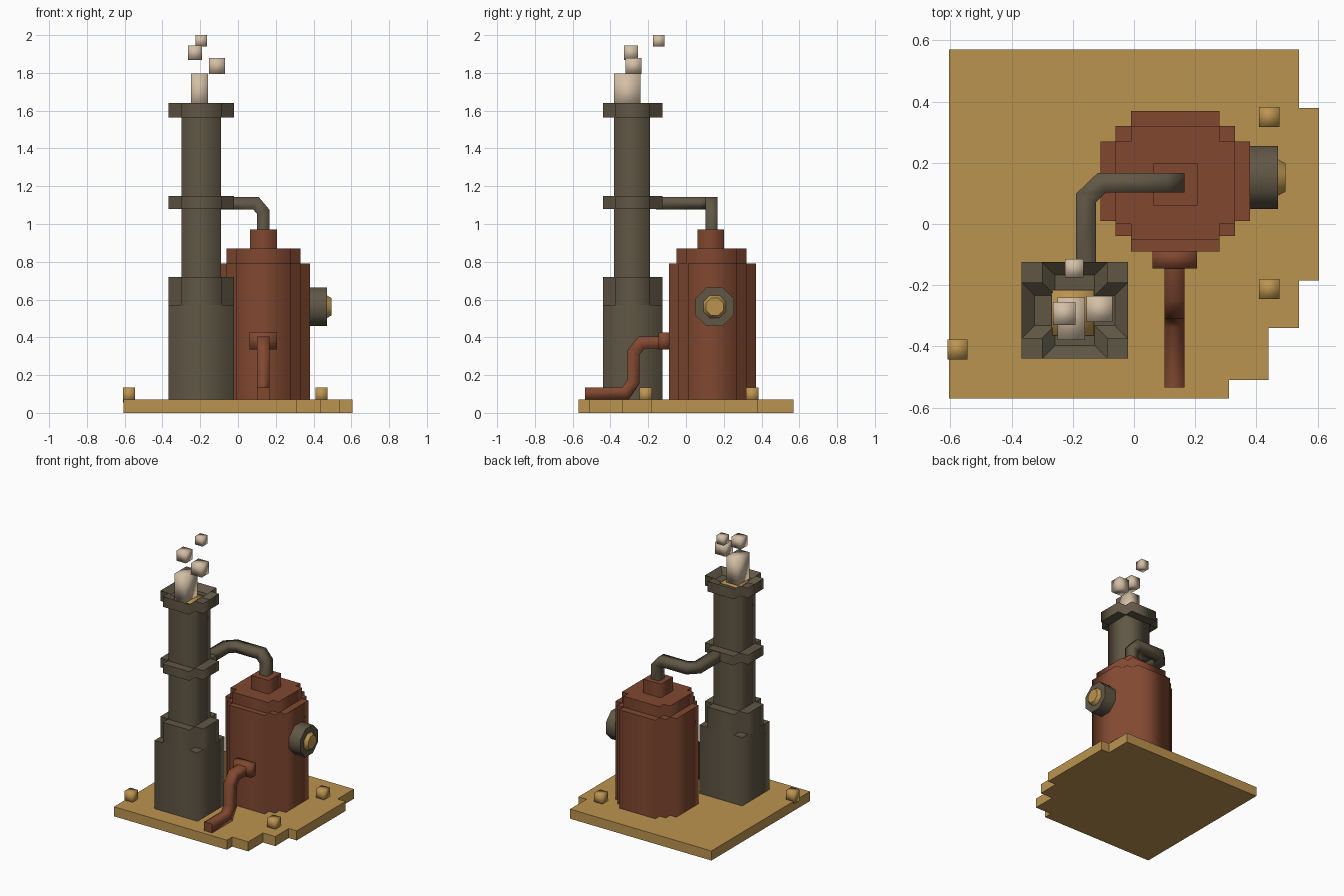
import bpy
import bmesh
import math
from mathutils import Matrix, Vector

cube = bpy.data.objects.get("Cube")
if cube:
    bpy.data.objects.remove(cube, do_unlink=True)


def material(name, rgb):
    m = bpy.data.materials.new(name)
    m.use_nodes = True
    m.diffuse_color = (*rgb, 1)
    m.node_tree.nodes["Principled BSDF"].inputs["Base Color"].default_value = (*rgb, 1)
    return m


OCHRE = material("ochre", (0.50, 0.295, 0.08))
RUST = material("rust", (0.22, 0.065, 0.03))
IRON = material("dark iron", (0.118, 0.095, 0.06))
SMOKE = material("pale smoke", (0.66, 0.52, 0.38))


def finish(bm, name, mat, caps=(), smooth=True):
    """Smooth the walls, keep the cap outlines sharp, and link the object."""
    bmesh.ops.recalc_face_normals(bm, faces=bm.faces)
    for f in bm.faces:
        f.smooth = smooth
    for f in caps:
        for e in f.edges:
            e.smooth = False
    me = bpy.data.meshes.new(name)
    bm.to_mesh(me)
    bm.free()
    me.materials.append(mat)
    ob = bpy.data.objects.new(name, me)
    bpy.context.collection.objects.link(ob)
    return ob


def prism(name, mat, outline, z0, z1, smooth=True, pit=None):
    bm = bmesh.new()
    low = bm.faces.new([bm.verts.new((x, y, z0)) for x, y in outline])
    low.normal_update()
    if low.normal.z < 0:
        low.normal_flip()
    top = bmesh.ops.extrude_face_region(bm, geom=[low], use_keep_orig=True)["geom"]
    bmesh.ops.translate(bm, vec=(0, 0, z1 - z0), verts=[v for v in top if isinstance(v, bmesh.types.BMVert)])
    cap = [f for f in top if isinstance(f, bmesh.types.BMFace)][0]
    caps = [low, cap]
    if pit:  # hollow in the top face
        bmesh.ops.recalc_face_normals(bm, faces=bm.faces)
        caps += bmesh.ops.inset_region(bm, faces=[cap], thickness=pit)["faces"]
        for v in cap.verts:
            v.co.z -= 0.04
    return finish(bm, name, mat, caps, smooth)


def stepped(x0, x1, y0, y1, insets=(0,)):
    """Rectangle outline whose corners are cut back in square steps."""
    quarter = []
    n = len(insets)
    for i in range(n):
        quarter.append((insets[i], insets[n - 1 - i]))
        if i < n - 1:
            quarter.append((insets[i + 1], insets[n - 1 - i]))
    # keep the outermost steps: drop to the next row before moving inwards
    a = [(x0 + p, y0 + q) for p, q in quarter]
    b = [(x1 - p, y0 + q) for p, q in reversed(quarter)]
    c = [(x1 - p, y1 - q) for p, q in quarter]
    d = [(x0 + p, y1 - q) for p, q in reversed(quarter)]
    return a + b + c + d


def block(name, mat, centre, size):
    bm = bmesh.new()
    bmesh.ops.create_cube(bm, size=1, matrix=Matrix.Translation(centre) @ Matrix.Diagonal((*size, 1)))
    return finish(bm, name, mat)


def pipe(name, mat, path, half=0.0325):
    """Square tube with mitred bends; the first leg must be square to x."""
    pts = [Vector(p) for p in path]
    dirs = [(b - a).normalized() for a, b in zip(pts, pts[1:])]
    u = Vector((1, 0, 0)) * half
    v = dirs[0].cross(u)
    ring = [pts[0] + s * u + t * v for s, t in ((1, 1), (-1, 1), (-1, -1), (1, -1))]
    bm = bmesh.new()
    last = [bm.verts.new(p) for p in ring]
    caps = [bm.faces.new(last)]
    for i, d in enumerate(dirs):
        n = d + dirs[min(i + 1, len(dirs) - 1)]
        ring = [p + d * ((pts[i + 1] - p).dot(n) / d.dot(n)) for p in ring]
        new = [bm.verts.new(p) for p in ring]
        for k in range(4):
            j = (k + 1) % 4
            bm.faces.new((last[k], last[j], new[j], new[k]))
        last = new
    caps.append(bm.faces.new(last))
    return finish(bm, name, mat, caps)


def dial(name, mat, x0, x1, r0, r1, y=0.152, z=0.562):
    bm = bmesh.new()
    turn = Matrix.Rotation(math.pi / 2, 4, "Y") @ Matrix.Rotation(math.pi / 8, 4, "Z")
    bmesh.ops.create_cone(bm, cap_ends=True, segments=8, radius1=r0, radius2=r1, depth=x1 - x0,
                          matrix=Matrix.Translation(((x0 + x1) / 2, y, z)) @ turn)
    return finish(bm, name, mat, [f for f in bm.faces if len(f.verts) == 8])


# Ground plate with a broken front-left corner, and its bolts
plate = [(-0.605, 0.57), (0.54, 0.57), (0.54, 0.38), (0.605, 0.38), (0.605, -0.185), (0.54, -0.185),
         (0.54, -0.34), (0.44, -0.34), (0.44, -0.51), (0.31, -0.51), (0.31, -0.57), (-0.605, -0.57)]
prism("ground_plate", OCHRE, plate, 0, 0.07, smooth=False)
for i, (x, y) in enumerate([(0.442, 0.35), (0.442, -0.213), (-0.577, -0.41)]):
    block(f"plate_bolt_{i + 1}", OCHRE, (x, y, 0.095), (0.066, 0.066, 0.08))

# Boiler
prism("boiler_body", RUST, stepped(-0.11, 0.38, -0.09, 0.37, (0, 0.05, 0.10)), 0.05, 0.79)
prism("boiler_cap", RUST, stepped(-0.06, 0.33, -0.05, 0.32, (0, 0.05)), 0.78, 0.87)
prism("boiler_outlet", RUST, stepped(0.063, 0.207, 0.06, 0.20), 0.86, 0.97)

# Gauge on the boiler side
dial("gauge_body", IRON, 0.36, 0.47, 0.1115, 0.1115)
dial("gauge_face", OCHRE, 0.465, 0.495, 0.068, 0.05)

# Chimney
X0, X1, Y0, Y1 = -0.367, -0.02, -0.44, -0.125
prism("chimney_base", IRON, stepped(X0, X1, Y0, Y1), 0.05, 0.57)
prism("chimney_shoulder", IRON, stepped(X0, X1, Y0, Y1, (0, 0.066)), 0.56, 0.72)
prism("chimney_shaft", IRON, stepped(-0.298, -0.09, -0.38, -0.19), 0.71, 1.58)
prism("chimney_band", IRON, stepped(X0, X1, Y0, Y1, (0, 0.066)), 1.08, 1.147)
prism("chimney_rim", IRON, stepped(X0, X1, Y0, Y1, (0, 0.066)), 1.565, 1.64, pit=0.06)
block("ember_plate", OCHRE, (-0.2, -0.29, 1.603), (0.14, 0.15, 0.008))

# Pipes
pipe("steam_pipe", IRON, [(0.133, 0.135, 0.95), (0.133, 0.135, 1.065), (0.095, 0.135, 1.11),
                          (-0.105, 0.135, 1.11), (-0.157, 0.085, 1.11), (-0.157, -0.16, 1.11)])
pipe("drain_pipe", RUST, [(0.133, -0.1, 0.373), (0.133, -0.235, 0.373), (0.133, -0.278, 0.32),
                          (0.133, -0.278, 0.165), (0.133, -0.32, 0.103), (0.133, -0.535, 0.103)])
block("drain_flange", RUST, (0.133, -0.112, 0.38), (0.146, 0.066, 0.09))

# Smoke puffs
block("smoke_column", SMOKE, (-0.205, -0.31, 1.7), (0.09, 0.14, 0.195))
for i, (x, y, z, s) in enumerate([(-0.112, -0.278, 1.837, 0.085), (-0.228, -0.292, 1.907, 0.075),
                                  (-0.195, -0.145, 1.97, 0.06)]):
    block(f"smoke_puff_{i + 1}", SMOKE, (x, y, z), (s, s, s))
